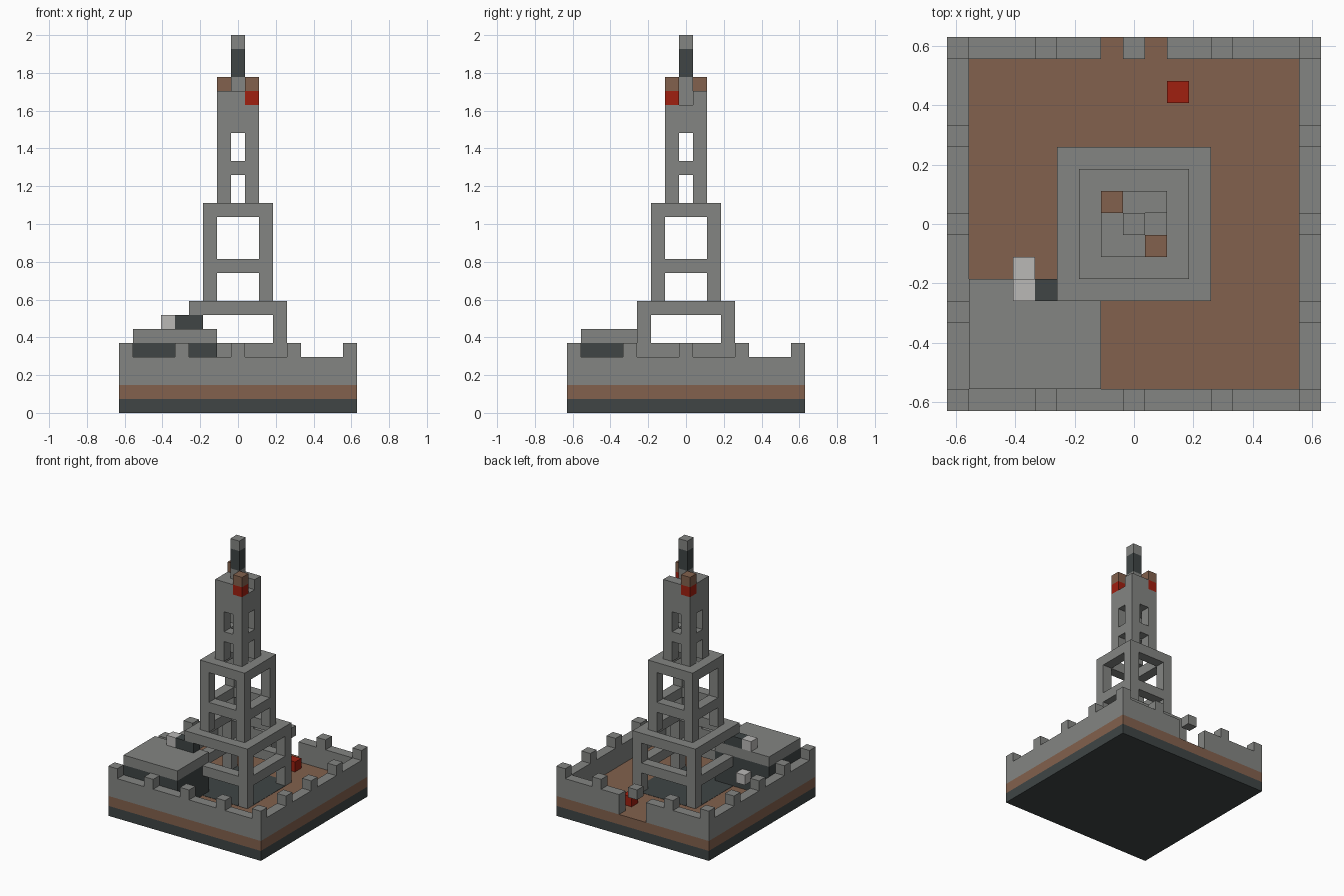
import bpy

U = 2 / 27  # edge length of one block

if "Cube" in bpy.data.objects:
    bpy.data.objects.remove(bpy.data.objects["Cube"], do_unlink=True)


def material(name, rgb):
    m = bpy.data.materials.new(name)
    m.use_nodes = True
    m.diffuse_color = (*rgb, 1)
    bsdf = next(n for n in m.node_tree.nodes if n.type == 'BSDF_PRINCIPLED')
    bsdf.inputs["Base Color"].default_value = (*rgb, 1)
    return m


STONE = material("stone grey", (.23, .235, .225))
EARTH = material("earth brown", (.225, .12, .075))
DARK = material("dark slate", (.05, .06, .06))
RED = material("red", (.35, .014, .005))
PALE = material("pale grey", (.49, .48, .47))


def block(name, mat, x, y, z):
    """Box filling inclusive block ranges; a single number means one block."""
    lo, hi = zip(*[(r, r) if isinstance(r, int) else r for r in (x, y, z)])
    size = [(b - a + 1) * U for a, b in zip(lo, hi)]
    mid = [(a + b) / 2 * U for a, b in zip(lo, hi)]
    mid[2] += U / 2
    bpy.ops.mesh.primitive_cube_add(size=1, location=mid)
    ob = bpy.context.object
    ob.name = name
    ob.scale = size
    bpy.ops.object.transform_apply(location=False, rotation=False, scale=True)
    ob.data.materials.append(mat)
    return ob


def ring(name, r, z):
    """Square ring of four beams, r blocks from the centre."""
    for s in (-1, 1):
        block(name, STONE, (-r, r), s * r, z)
        block(name, STONE, s * r, (1 - r, r - 1), z)


def legs(name, r, spans):
    for sx in (-1, 1):
        for sy in (-1, 1):
            for z in spans:
                block(name, STONE, sx * r, sy * r, z)


# Layered base
block("base_slab", DARK, (-8, 8), (-8, 8), 0)
block("ground", EARTH, (-8, 8), (-8, 8), 1)

# Dark paving under the tower
paving = block("tower_paving", DARK, (-3, 3), (-3, 3), 1)
paving.scale.z = .05
paving.location.z = 2 * U

# Outer walls with a gate gap at the back
block("front_wall", STONE, (-8, 8), -8, (2, 3))
for s in (-1, 1):
    block("side_wall", STONE, s * 8, (-7, 7), (2, 3))
    block("back_wall", STONE, (2, 8) if s > 0 else (-8, -2), 8, (2, 3))

# Battlements
for i in range(-8, 9, 4):
    for s in (-8, 8):
        block("merlon", STONE, i, s, 4)
        if abs(i) < 8:
            block("merlon", STONE, s, i, 4)

# Corner house with flat roof
block("house_walls", DARK, (-7, -2), (-7, -3), (2, 4))
block("house_roof", STONE, (-7, -2), (-7, -3), 5)
block("roof_pipe", DARK, (-4, -3), -3, 6)
block("roof_lamp", PALE, -5, -3, 6)
block("wall_lamp", PALE, -5, -2, 3)
block("yard_crate", RED, 2, 6, 2)

# Tower lower stage: three free legs, the fourth corner rests on the house
for x, y in ((3, -3), (3, 3), (-3, 3)):
    block("lower_leg", STONE, x, y, (2, 6))
block("lower_beam", STONE, (-1, 2), -3, 4)
block("lower_beam", STONE, (-2, 2), 3, 4)
for s in (-3, 3):
    block("lower_beam", STONE, s, (-2, 2), 4)
ring("lower_deck", 3, 7)

# Tower middle stage
legs("middle_leg", 2, ((8, 9), (11, 13)))
ring("middle_beam", 2, 10)
ring("middle_deck", 2, 14)

# Tower upper stage
legs("upper_leg", 1, ((15, 16), (18, 19)))
ring("upper_beam", 1, 17)
block("tower_head", STONE, (-1, 1), (-1, 1), (20, 21))

# Notched top course with two coloured corners
block("head_course", STONE, 0, (-1, 1), 22)
block("head_course", STONE, -1, (-1, 0), 22)
block("head_corner", STONE, 1, 1, 22)
for s in (-1, 1):
    block("corner_light", RED, s, -s, 22)
    block("corner_cap", EARTH, s, -s, 23)

# Mast
block("mast_foot", STONE, 0, 0, 23)
block("mast", DARK, 0, 0, (24, 25))
block("mast_tip", STONE, 0, 0, 26)
